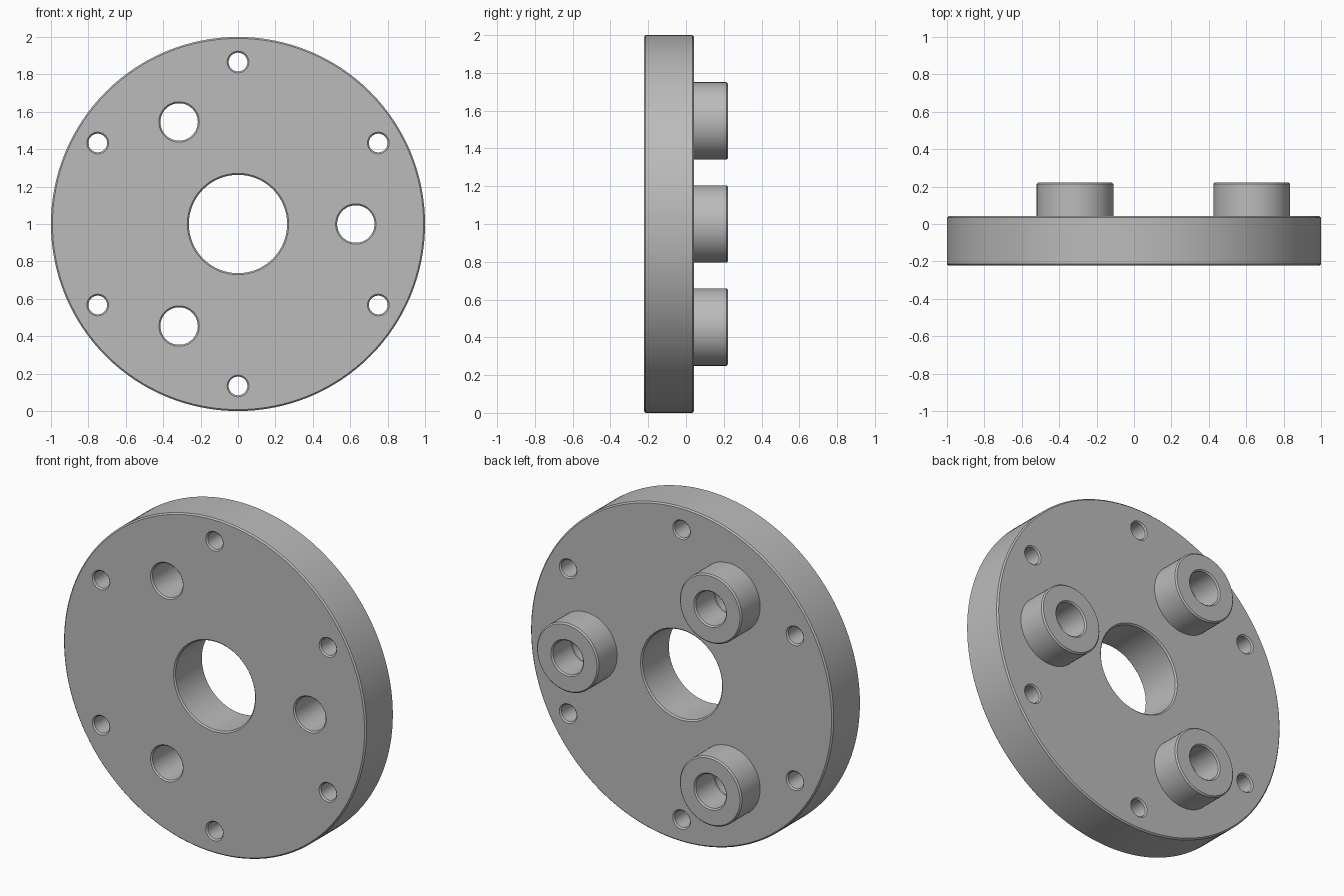
import bpy, bmesh, math
from mathutils import Vector

cube = bpy.data.objects.get("Cube")
if cube:
    bpy.data.objects.remove(cube, do_unlink=True)

FRONT, BACK, BOSS_END = -0.222, 0.042, 0.222
BORE, CHAMFER = 0.1, 0.008

grey = bpy.data.materials.new("machined_grey")
grey.use_nodes = True
colour = (0.5, 0.5, 0.5, 1)
grey.diffuse_color = colour
grey.node_tree.nodes["Principled BSDF"].inputs["Base Color"].default_value = colour


def lathe(bm, profile, centre, closed=False, steps=64):
    """Turn a (radius, y) profile around the y axis through centre; cap open ends."""
    verts = [bm.verts.new(centre + Vector((r, y, 0))) for r, y in profile]
    pairs = list(zip(verts, verts[1:]))
    if closed:
        pairs.append((verts[-1], verts[0]))
    edges = [bm.edges.new(p) for p in pairs]
    bmesh.ops.spin(bm, geom=verts + edges, cent=centre, axis=(0, 1, 0),
                   angle=math.tau, steps=steps, use_duplicate=False)
    bmesh.ops.remove_doubles(bm, verts=bm.verts[:], dist=1e-5)
    rims = [e for e in bm.edges if e.is_boundary]
    if rims:
        bmesh.ops.holes_fill(bm, edges=rims, sides=0)


def finish(name, bm):
    bmesh.ops.recalc_face_normals(bm, faces=bm.faces[:])
    mesh = bpy.data.meshes.new(name)
    bm.to_mesh(mesh)
    bm.free()
    mesh.materials.append(grey)
    obj = bpy.data.objects.new(name, mesh)
    bpy.context.collection.objects.link(obj)
    return obj


def select(obj):
    bpy.ops.object.select_all(action='DESELECT')
    obj.select_set(True)
    bpy.context.view_layer.objects.active = obj


def on_circle(radius, degrees):
    a = math.radians(degrees)
    return Vector((radius * math.cos(a), 0, 1 + radius * math.sin(a)))


def hole(bm, radius, centre):
    """Drill shape with a countersink at both plate faces."""
    over = 0.05
    wide = radius + CHAMFER + over
    lathe(bm, [(wide, FRONT - over), (radius, FRONT + CHAMFER),
               (radius, BACK - CHAMFER), (wide, BACK + over)], centre)


# Round plate with chamfered rim
bm = bmesh.new()
lathe(bm, [(1 - CHAMFER, FRONT), (1, FRONT + CHAMFER),
           (1, BACK - CHAMFER), (1 - CHAMFER, BACK)], Vector((0, 0, 1)), steps=128)
plate = finish("flange_plate", bm)

# Centre bore, boss bores and bolt holes
bm = bmesh.new()
boss_centres = [on_circle(0.63, a) for a in (0, 120, 240)]
hole(bm, 0.263, Vector((0, 0, 1)))
for c in boss_centres:
    hole(bm, BORE, c)
for i in range(6):
    hole(bm, 0.05, on_circle(0.866, 30 + 60 * i))
cutter = finish("hole_cutter", bm)
cutter.hide_render = True

select(plate)
cut = plate.modifiers.new("holes", 'BOOLEAN')
cut.operation = 'DIFFERENCE'
cut.solver = 'EXACT'
cut.object = cutter
bpy.ops.object.modifier_apply(modifier=cut.name)
bpy.data.objects.remove(cutter, do_unlink=True)
bpy.ops.object.shade_smooth_by_angle(angle=math.radians(30))

# Three hollow bosses on the back face
OUTER = 0.205
for i, c in enumerate(boss_centres):
    bm = bmesh.new()
    lathe(bm, [(BORE, BACK), (OUTER, BACK),
               (OUTER, BOSS_END - CHAMFER), (OUTER - CHAMFER, BOSS_END),
               (BORE + CHAMFER, BOSS_END), (BORE, BOSS_END - CHAMFER)], c, closed=True)
    boss = finish(f"boss_{i + 1}", bm)
    select(boss)
    bpy.ops.object.shade_smooth_by_angle(angle=math.radians(30))
